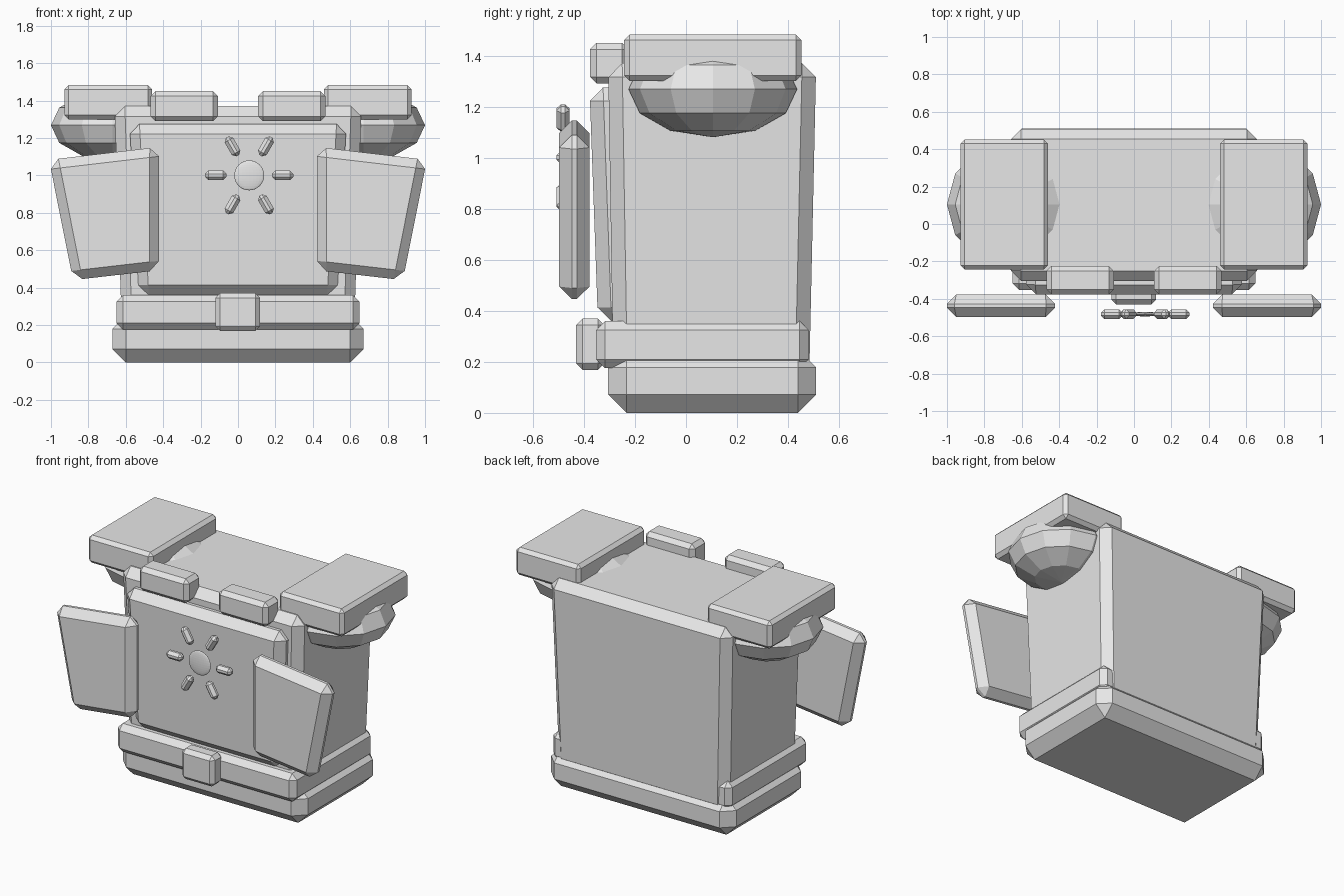
import bpy, bmesh, math
from mathutils import Matrix, Vector

cube = bpy.data.objects.get("Cube")
if cube:
    bpy.data.objects.remove(cube, do_unlink=True)

grey = bpy.data.materials.new("light_grey")
grey.use_nodes = True
COLOUR = (0.8, 0.8, 0.8, 1)
grey.diffuse_color = COLOUR
grey.node_tree.nodes["Principled BSDF"].inputs["Base Color"].default_value = COLOUR


def add_object(name, bm):
    bmesh.ops.recalc_face_normals(bm, faces=bm.faces)
    mesh = bpy.data.meshes.new(name)
    bm.to_mesh(mesh)
    bm.free()
    mesh.materials.append(grey)
    obj = bpy.data.objects.new(name, mesh)
    bpy.context.collection.objects.link(obj)
    return obj


def chamfer(bm, width):
    bmesh.ops.bevel(bm, geom=bm.edges[:], offset=width, segments=1,
                    profile=0.5, affect='EDGES')


def block(name, x, y, z, width, bottom_x=None, bottom_y=None, matrix=None):
    """Chamfered box between ranges; the bottom may have its own ranges."""
    bm = bmesh.new()
    bmesh.ops.create_cube(bm, size=1)
    for v in bm.verts:
        low = v.co.z < 0
        rx = bottom_x if low and bottom_x else x
        ry = bottom_y if low and bottom_y else y
        v.co = Vector((rx[v.co.x > 0], ry[v.co.y > 0], z[v.co.z > 0]))
    chamfer(bm, width)
    if matrix:
        bm.transform(matrix)
    return add_object(name, bm)


def ellipsoid(name, centre, radii, segments, rings):
    bm = bmesh.new()
    bmesh.ops.create_uvsphere(bm, u_segments=segments, v_segments=rings, radius=1)
    bm.transform(Matrix.Translation(centre) @ Matrix.Diagonal((*radii, 1)))
    return add_object(name, bm)


def slab(name, outline, front, back, width):
    """Chamfered plate with an outline in the x-z plane."""
    bm = bmesh.new()
    face = bm.faces.new([bm.verts.new((x, front, z)) for x, z in outline])
    out = bmesh.ops.extrude_face_region(bm, geom=[face])
    for v in out["geom"]:
        if isinstance(v, bmesh.types.BMVert):
            v.co.y = back
    bmesh.ops.recalc_face_normals(bm, faces=bm.faces)
    chamfer(bm, width)
    return add_object(name, bm)


# Torso, chest panel and waist
block("torso", (-0.66, 0.66), (-0.305, 0.51), (0.15, 1.37), 0.055,
      (-0.62, 0.62), (-0.285, 0.483))
block("chest_panel", (-0.58, 0.58), (-0.378, -0.15), (0.36, 1.275), 0.053,
      (-0.53, 0.53), (-0.345, -0.15))
block("base", (-0.672, 0.672), (-0.305, 0.51), (0, 0.25), 0.072)
block("belt", (-0.65, 0.65), (-0.352, 0.48), (0.175, 0.36), 0.035)
block("belt_buckle", (-0.12, 0.118), (-0.43, -0.32), (0.168, 0.37), 0.025)

# Shoulders and hanging plates on both sides
for side, s in (("left", 1), ("right", -1)):
    def span(a, b):
        return tuple(sorted((s * a, s * b)))
    ellipsoid(side + "_shoulder", (s * 0.67, 0.105, 1.268), (0.33, 0.33, 0.188), 12, 6)
    block(side + "_shoulder_pad", span(0.46, 0.928), (-0.243, 0.452), (1.3, 1.482), 0.022)
    block(side + "_collar_clip", span(0.108, 0.468), (-0.376, -0.225), (1.29, 1.45), 0.026)
    corners = ((1.01, 1.083), (0.422, 1.152), (0.422, 0.493), (0.882, 0.44))
    slab(side + "_front_plate", [(s * x, z) for x, z in corners], -0.497, -0.378, 0.05)

# Sun emblem: flat disc with six rays
CENTRE = Vector((0.06, -0.482, 1.0))
ellipsoid("emblem_disc", CENTRE, (0.08, 0.012, 0.08), 24, 16)
for i in range(6):
    turn = Matrix.Translation(CENTRE) @ Matrix.Rotation(math.radians(60 * i), 4, 'Y')
    block("emblem_ray_%d" % (i + 1), (0.122, 0.236), (-0.026, 0.026),
          (-0.026, 0.026), 0.018, matrix=turn)
